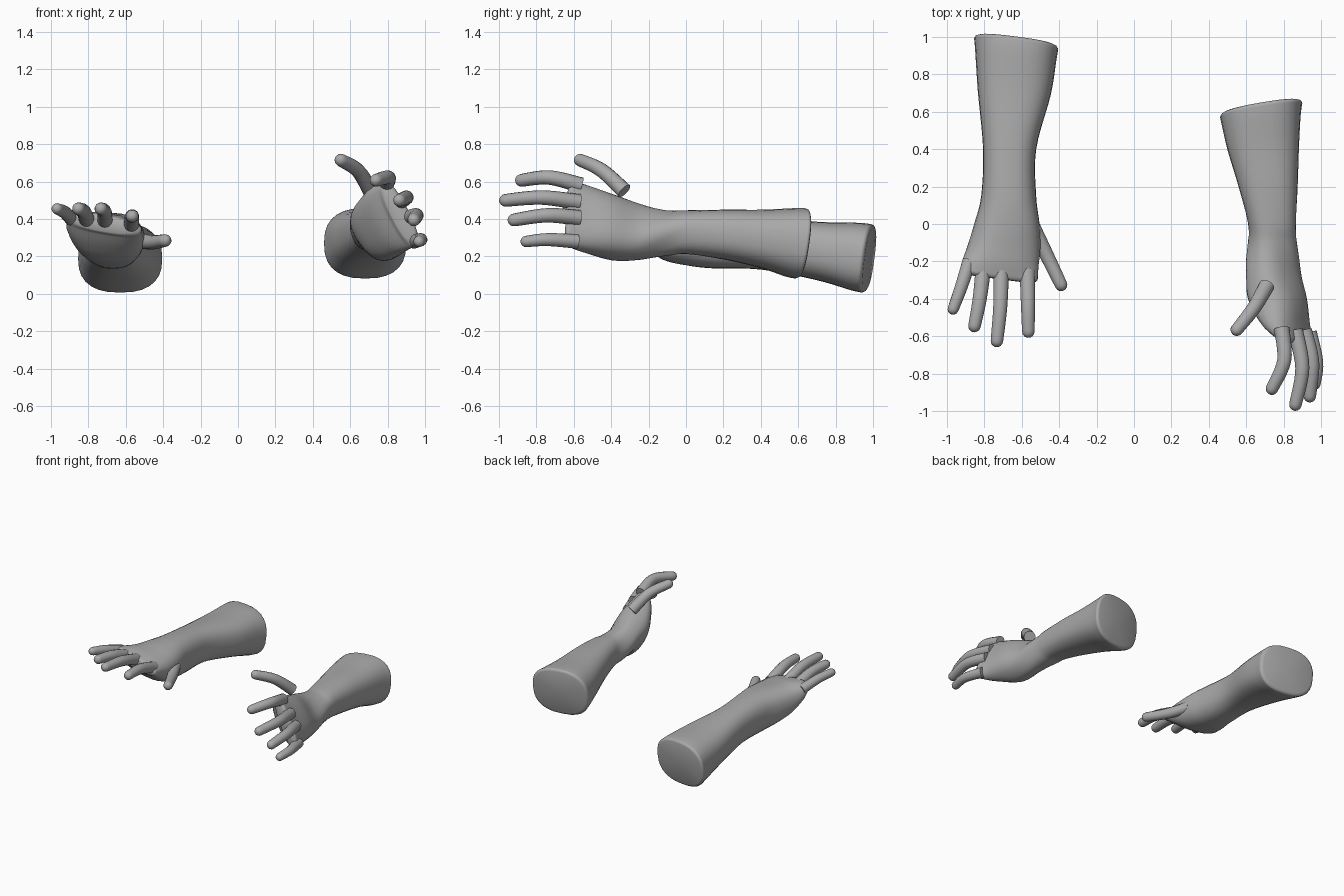
import bpy, bmesh, math
from mathutils import Vector

if "Cube" in bpy.data.objects:
    bpy.data.objects.remove(bpy.data.objects["Cube"])

skin = bpy.data.materials.new("matte_grey")
skin.diffuse_color = (0.4, 0.4, 0.4, 1)
skin.use_nodes = True
skin.node_tree.nodes["Principled BSDF"].inputs["Base Color"].default_value = skin.diffuse_color


def spline(rows, steps):
    """Catmull-Rom through rows of numbers."""
    out, n = [], len(rows)
    for i in range(n - 1):
        p = [rows[max(0, min(n - 1, i + k))] for k in (-1, 0, 1, 2)]
        for s in range(steps):
            t = s / steps
            out.append([0.5 * (2 * b + (c - a) * t + (2 * a - 5 * b + 4 * c - d) * t * t
                               + (3 * b - a - 3 * c + d) * t ** 3)
                        for a, b, c, d in zip(*p)])
    return out + [list(rows[-1])]


def skin_rings(name, rings, angle):
    """Bridge rings of points, close both ends and shade."""
    bm = bmesh.new()
    loops = [[bm.verts.new(p) for p in r] for r in rings]
    n = len(loops[0])
    for a, b in zip(loops, loops[1:]):
        for i in range(n):
            j = (i + 1) % n
            bm.faces.new((a[i], a[j], b[j], b[i]))
    for loop in (loops[0], loops[-1]):
        mid = bm.verts.new(sum((v.co for v in loop), Vector()) / n)
        for i in range(n):
            bm.faces.new((loop[i], loop[(i + 1) % n], mid))
    bmesh.ops.recalc_face_normals(bm, faces=bm.faces)
    me = bpy.data.meshes.new(name)
    bm.to_mesh(me)
    bm.free()
    me.materials.append(skin)
    ob = bpy.data.objects.new(name, me)
    bpy.context.collection.objects.link(ob)
    bpy.ops.object.select_all(action='DESELECT')
    ob.select_set(True)
    bpy.context.view_layer.objects.active = ob
    bpy.ops.object.shade_smooth_by_angle(angle=math.radians(angle))


def section(row, scale=1.0, shift=0.0, sides=28, power=2.5):
    """Rounded cross-section: x, y, z, half width, half thickness, roll, y slopes."""
    x, y, z, a, b, roll, su, sv = row
    r = math.radians(roll)
    pts = []
    for i in range(sides):
        t = 2 * math.pi * i / sides
        c, s = math.cos(t), math.sin(t)
        u = a * scale * math.copysign(abs(c) ** (2 / power), c)
        v = b * scale * math.copysign(abs(s) ** (2 / power), s)
        pts.append((x + u * math.cos(r) - v * math.sin(r), y + shift + su * u + sv * v,
                    z + u * math.sin(r) + v * math.cos(r)))
    return pts


def arm(name, rows):
    """Forearm and palm, running from the cut end to the knuckles."""
    rows = spline(rows, 5)
    rings = [section(rows[0], 0.9, 0.016), section(rows[0], 0.97, 0.01)]
    rings += [section(r) for r in rows]
    rings += [section(rows[-1], 0.93, -0.012), section(rows[-1], 0.75, -0.02)]
    skin_rings(name, rings, 50)


def finger(name, path, r0, r1):
    """Tapered tube with a domed tip."""
    pts = [Vector(p) for p in spline(path, 6)]
    n, rings = len(pts), []

    def ring(c, d, r):
        q = d.to_track_quat('Z', 'X')
        return [c + q @ Vector((r * math.cos(k * math.pi / 7), r * math.sin(k * math.pi / 7), 0))
                for k in range(14)]

    for i, p in enumerate(pts):
        d = (pts[min(i + 1, n - 1)] - pts[max(i - 1, 0)]).normalized()
        rings.append(ring(p, d, r0 + (r1 - r0) * i / (n - 1)))
    for deg in (25, 50, 75):
        t = math.radians(deg)
        rings.append(ring(pts[-1] + d * r1 * math.sin(t), d, r1 * math.cos(t)))
    skin_rings(name, rings, 60)


# Arm with the palm facing down
arm("right_forearm_and_palm", [
    (-.63, .965, .19, .225, .183, 0, -.13, .13),
    (-.632, .90, .20, .217, .18, 0, -.11, .11),
    (-.64, .70, .23, .195, .155, 0, -.05, .05),
    (-.665, .40, .27, .142, .14, 0, 0, 0),
    (-.67, .15, .283, .147, .147, 0, 0, 0),
    (-.68, .0, .293, .175, .140, -3, 0, 0),
    (-.695, -.12, .308, .195, .122, -7, -.03, 0),
    (-.713, -.21, .342, .205, .088, -9, -.08, 0),
    (-.715, -.275, .372, .203, .05, -10, -.13, 0)])

# Arm rolled so the palm faces inward
arm("left_forearm_and_palm", [
    (.68, .61, .27, .22, .188, 0, .17, .14),
    (.681, .55, .276, .21, .182, 0, .14, .12),
    (.692, .40, .295, .19, .155, 0, .06, .05),
    (.717, .20, .317, .158, .133, 0, 0, 0),
    (.738, .0, .33, .127, .115, -8, 0, 0),
    (.74, -.10, .325, .128, .112, -25, 0, 0),
    (.745, -.25, .332, .160, .115, -48, 0, 0),
    (.767, -.40, .358, .180, .135, -60, 0, 0),
    (.812, -.54, .402, .193, .095, -63, -.02, 0),
    (.862, -.62, .425, .19, .052, -63, -.06, 0)])

# Fingers: base, middle joint, tip centre
right = {
    "little": [(-.88, -.20, .39), (-.925, -.34, .435), (-.967, -.455, .455)],
    "ring": [(-.805, -.23, .385), (-.825, -.40, .44), (-.853, -.545, .455)],
    "middle": [(-.71, -.24, .38), (-.715, -.44, .44), (-.733, -.625, .455)],
    "index": [(-.57, -.25, .355), (-.567, -.43, .41), (-.565, -.575, .415)],
    "thumb": [(-.54, -.02, .29), (-.465, -.17, .275), (-.39, -.325, .285)]}
left = {
    "little": [(.94, -.58, .28), (.978, -.74, .29), (.968, -.855, .28)],
    "ring": [(.91, -.57, .405), (.953, -.74, .42), (.94, -.92, .395)],
    "middle": [(.862, -.57, .49), (.90, -.77, .515), (.863, -.965, .50)],
    "index": [(.79, -.56, .58), (.803, -.73, .622), (.738, -.88, .607)],
    "thumb": [(.71, -.33, .55), (.64, -.45, .66), (.55, -.565, .715)]}
for side, hand in (("right", right), ("left", left)):
    for part, path in hand.items():
        slim = 0.004 if part == "little" else 0
        finger(f"{side}_{part}_finger", path, 0.043 - slim, 0.034 - slim)
